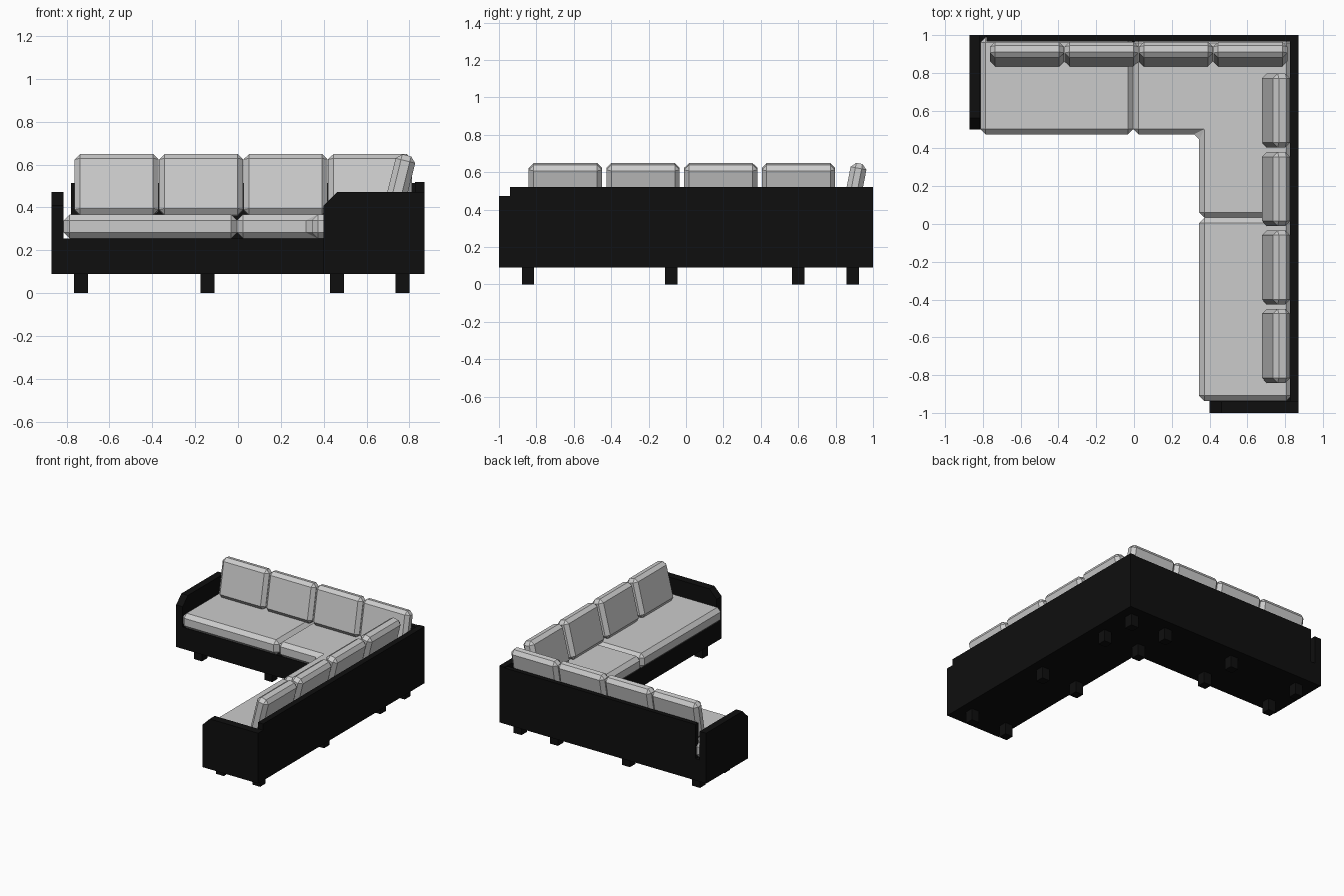
import bpy, bmesh, math
from mathutils import Matrix, Vector

if "Cube" in bpy.data.objects:
    bpy.data.objects.remove(bpy.data.objects["Cube"])


def material(name, v):
    m = bpy.data.materials.new(name)
    m.diffuse_color = (v, v, v, 1)
    m.use_nodes = True
    m.node_tree.nodes["Principled BSDF"].inputs["Base Color"].default_value = m.diffuse_color
    return m


BLACK = material("black_frame", 0.0045)
GREY = material("grey_fabric", 0.6)


def prism(name, pts, lo, hi, mat, axis="z", bevel=0, matrix=None):
    """Extrude a 2D outline from lo to hi along an axis, optionally chamfered."""
    place = {"x": lambda a, b, h: (h, a, b),
             "y": lambda a, b, h: (a, h, b),
             "z": lambda a, b, h: (a, b, h)}[axis]
    bm = bmesh.new()
    face = bm.faces.new([bm.verts.new(place(a, b, lo)) for a, b in pts])
    ext = bmesh.ops.extrude_face_region(bm, geom=[face])
    new = [v for v in ext["geom"] if isinstance(v, bmesh.types.BMVert)]
    bmesh.ops.translate(bm, verts=new, vec=Vector(place(0, 0, hi - lo)))
    bmesh.ops.recalc_face_normals(bm, faces=bm.faces)
    if bevel:
        bmesh.ops.bevel(bm, geom=bm.edges[:], offset=bevel, segments=1,
                        profile=0.5, affect="EDGES")
    if matrix:
        bm.transform(matrix)
    bmesh.ops.recalc_face_normals(bm, faces=bm.faces)
    me = bpy.data.meshes.new(name)
    bm.to_mesh(me)
    bm.free()
    me.materials.append(mat)
    ob = bpy.data.objects.new(name, me)
    bpy.context.collection.objects.link(ob)
    return ob


def rect(x0, x1, y0, y1):
    return [(x0, y0), (x1, y0), (x1, y1), (x0, y1)]


# L-shaped base
prism("base", [(-0.815, 0.5), (0.4, 0.5), (0.4, -0.94), (0.87, -0.94),
               (0.87, 1), (-0.815, 1)], 0.09, 0.255, BLACK)

# Back panels
prism("back_panel", rect(-0.78, 0.825, 0.965, 1.0), 0.255, 0.515, BLACK)
prism("side_back_panel", rect(0.825, 0.87, -0.94, 1.0), 0.255, 0.52, BLACK)


# Arms with a clipped front corner
def arm(name, a0, a1, lo, hi, axis):
    prism(name, [(a0, 0.09), (a1, 0.09), (a1, 0.472), (a0 + 0.062, 0.472),
                 (a0, 0.41)], lo, hi, BLACK, axis)


arm("left_arm", 0.5, 1.0, -0.87, -0.815, "x")
arm("front_arm", 0.4, 0.87, -1.0, -0.94, "y")

# Legs: pairs along both wings
legs = [(x, y) for x in (-0.733, -0.143) for y in (0.6, 0.892)]
legs += [(x, y) for x in (0.462, 0.768) for y in (-0.845, -0.078, 0.6, 0.892)]
for i, (x, y) in enumerate(legs):
    prism(f"leg_{i + 1}", rect(x - 0.033, x + 0.033, y - 0.033, y + 0.033),
          0, 0.09, BLACK)

# Seat cushions
Z0, Z1, B = 0.255, 0.368, 0.028
prism("left_seat", rect(-0.813, -0.004, 0.475, 0.99), Z0, Z1, GREY, bevel=B)
prism("front_seat", rect(0.345, 0.835, -0.937, 0.034), Z0, Z1, GREY, bevel=B)
prism("corner_seat", [(-0.004, 0.475), (0.345, 0.475), (0.345, 0.034),
                      (0.835, 0.034), (0.835, 0.985), (-0.004, 0.985)],
      Z0, Z1, GREY, bevel=B)


# Leaning back cushions, built facing -y then turned into place
def back_cushion(name, x, y, turn, tilt, thick):
    m = (Matrix.Translation((x, y, 0.362)) @ Matrix.Rotation(turn, 4, "Z")
         @ Matrix.Rotation(-tilt, 4, "X"))
    prism(name, rect(-0.196, 0.196, -thick / 2, thick / 2), 0, 0.29, GREY,
          bevel=0.026, matrix=m)


for i in range(4):
    back_cushion(f"back_cushion_{i + 1}", -0.566 + 0.394 * i, 0.872,
                 0, math.radians(11), 0.086)
    back_cushion(f"side_cushion_{i + 1}", 0.717, -0.645 + 0.4155 * i,
                 -math.pi / 2, math.radians(14), 0.094)
